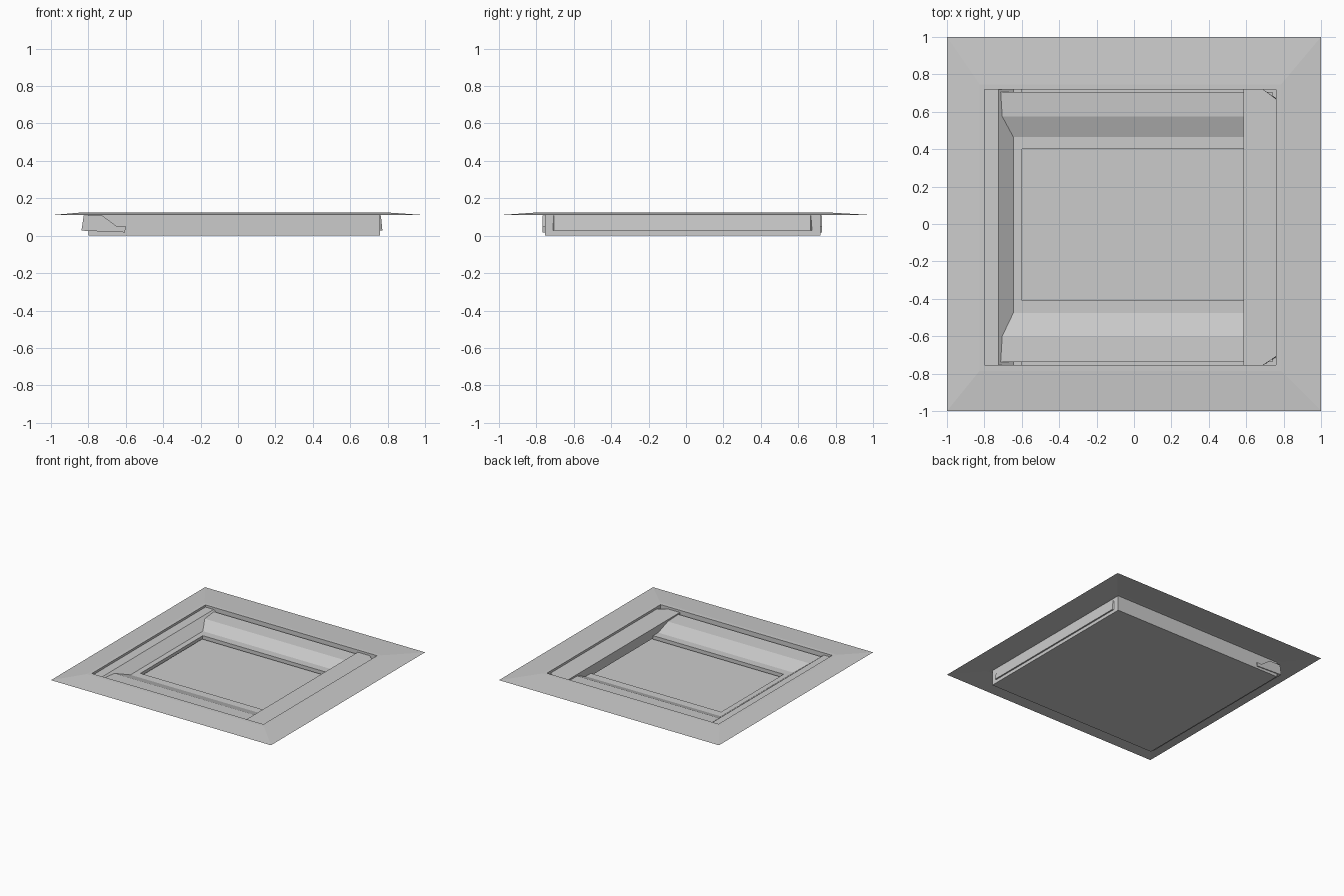
import bpy, bmesh

cube = bpy.data.objects.get("Cube")
if cube:
    bpy.data.objects.remove(cube, do_unlink=True)

grey = bpy.data.materials.new("plain_grey")
grey.use_nodes = True
grey.diffuse_color = (0.6, 0.6, 0.6, 1)
grey.node_tree.nodes["Principled BSDF"].inputs["Base Color"].default_value = (0.6, 0.6, 0.6, 1)

# Hole in the surround: the pit footprint
LEFT, RIGHT, FRONT, BACK = -0.80, 0.76, -0.755, 0.72
RIM = 0.125


def finish(name, bm, solid=True):
    if solid:
        bmesh.ops.recalc_face_normals(bm, faces=bm.faces)
    mesh = bpy.data.meshes.new(name)
    bm.to_mesh(mesh)
    bm.free()
    mesh.materials.append(grey)
    obj = bpy.data.objects.new(name, mesh)
    bpy.context.collection.objects.link(obj)
    return obj


def rect(x0, x1, y0, y1, z):
    return [(x0, y0, z), (x1, y0, z), (x1, y1, z), (x0, y1, z)]


def rings(name, loops, cap=False):
    """Join rectangular loops, outer to inner, into a sheet facing up and inward."""
    bm = bmesh.new()
    rows = [[bm.verts.new(p) for p in loop] for loop in loops]
    for a, b in zip(rows, rows[1:]):
        for i in range(4):
            j = (i + 1) % 4
            bm.faces.new((a[i], a[j], b[j], b[i]))
    if cap:
        bm.faces.new(rows[-1])
    return finish(name, bm, solid=False)


def prism(name, profile, start, end):
    """Extrude a closed outline from its start placement to its end placement."""
    bm = bmesh.new()
    a = [bm.verts.new(start(*p)) for p in profile]
    b = [bm.verts.new(end(*p)) for p in profile]
    bm.faces.new(a)
    bm.faces.new(b)
    for i in range(len(a)):
        j = (i + 1) % len(a)
        bm.faces.new((a[i], a[j], b[j], b[i]))
    return finish(name, bm)


# Gently sloping surround with a flat lip around the hole
rings("surround", [
    rect(-1, 1, -1, 1, 0.11),
    rect(LEFT - 0.025, RIGHT + 0.025, FRONT - 0.03, BACK + 0.025, RIM),
    rect(LEFT, RIGHT, FRONT, BACK, RIM),
])

# Open tray below it
rings("pit", [
    rect(LEFT, RIGHT, FRONT, BACK, RIM),
    rect(LEFT, RIGHT, FRONT, BACK, 0),
], cap=True)

# Left bank: its ends and back poke slightly through the tray
left_profile = [(-0.825, 0.107), (-0.725, 0.107), (-0.645, 0.048),
                (-0.60, 0.048), (-0.605, 0.018), (-0.837, 0.027)]
prism("left_bank", left_profile,
      lambda x, z: (x, FRONT - 0.012, z), lambda x, z: (x, BACK + 0.008, z))

# Front and back banks, with a narrow gap to the tray wall
for name, side, foot, toe, knee, outer in (
        ("front_bank", -1, 0.41, 0.475, 0.60, 0.737),
        ("back_bank", 1, 0.40, 0.465, 0.575, 0.705)):
    profile = [(outer, 0.098), (knee, 0.092), (toe, 0.048),
               (foot, 0.048), (foot, 0.018), (outer, 0.018)]
    prism(name, profile,
          lambda y, z: (-0.79, side * y, z), lambda y, z: (0.74, side * y, z))

# Right bench with clipped outer corners, showing through the tray wall
bench_outline = [(0.585, FRONT), (0.69, FRONT), (0.772, -0.705),
                 (0.772, 0.665), (0.69, BACK), (0.585, BACK)]
prism("right_bench", bench_outline,
      lambda x, y: (x, y, 0.027), lambda x, y: (x - (0.008 if x > 0.7 else 0), y, 0.107))
